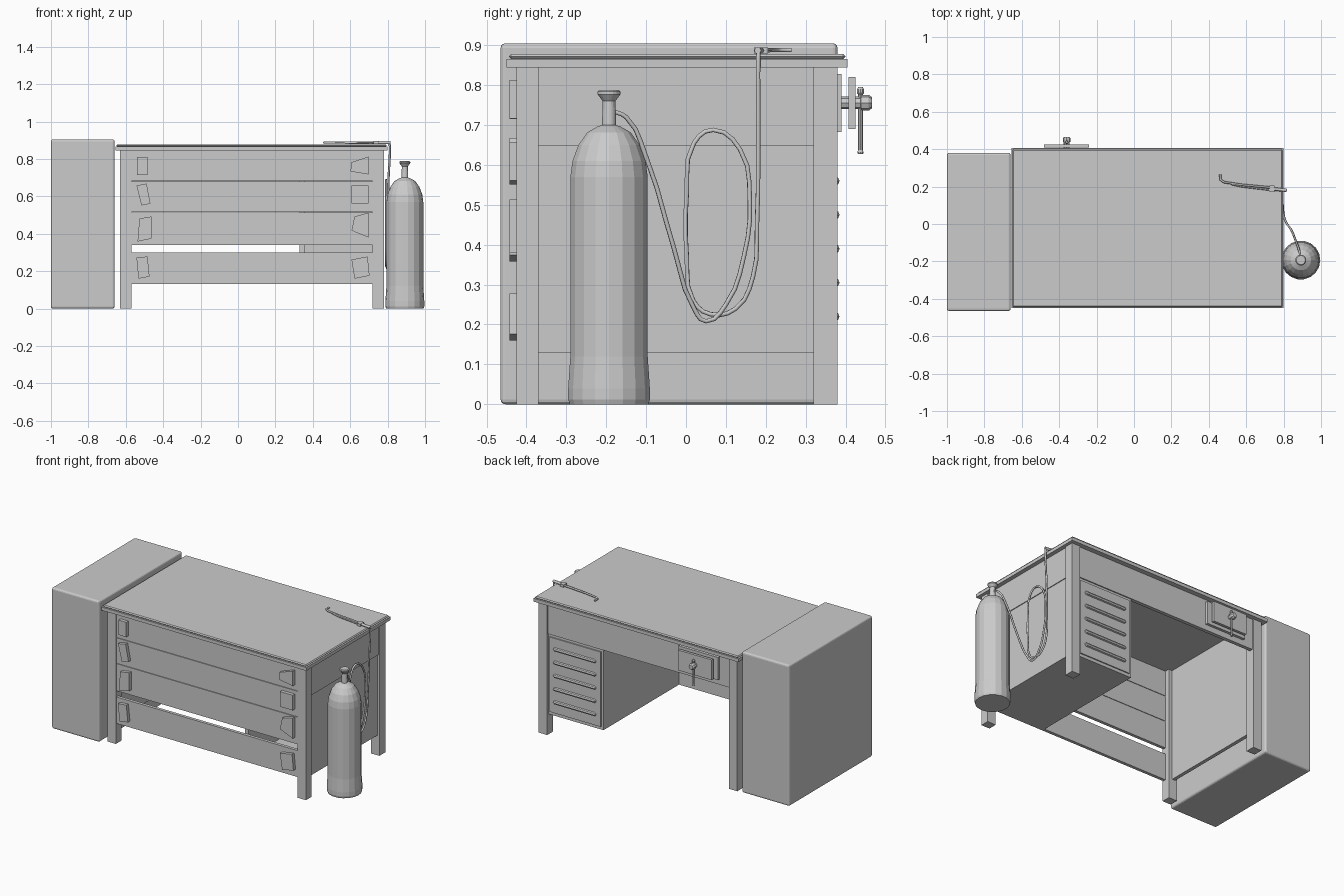
import bpy, bmesh, math
from mathutils import Vector


def finish(name, bm):
    bmesh.ops.recalc_face_normals(bm, faces=bm.faces)
    me = bpy.data.meshes.new(name)
    bm.to_mesh(me)
    bm.free()
    ob = bpy.data.objects.new(name, me)
    bpy.context.collection.objects.link(ob)
    return ob


def box(name, x, y, z, bevel=0, segments=2):
    """Box from (min, max) ranges on each axis."""
    bm = bmesh.new()
    bmesh.ops.create_cube(bm, size=1)
    for v in bm.verts:
        v.co = [r[0] + (c + 0.5) * (r[1] - r[0]) for r, c in zip((x, y, z), v.co)]
    ob = finish(name, bm)
    if bevel:
        m = ob.modifiers.new("bevel", 'BEVEL')
        m.width, m.segments = bevel, segments
    return ob


def plate(name, pts, y0, y1):
    """Extrude an (x, z) outline along y."""
    bm = bmesh.new()
    a = [bm.verts.new((x, y0, z)) for x, z in pts]
    b = [bm.verts.new((x, y1, z)) for x, z in pts]
    n = len(pts)
    bm.faces.new(a)
    bm.faces.new(b)
    for i in range(n):
        bm.faces.new((a[i], a[(i + 1) % n], b[(i + 1) % n], b[i]))
    return finish(name, bm)


def lathe(name, profile, centre, axis=(0, 0, 1), sides=16):
    """Revolve (radius, height) points and turn the result onto an axis."""
    bm = bmesh.new()
    q = Vector((0, 0, 1)).rotation_difference(Vector(axis))
    rings = []
    for r, h in profile:
        rings.append([bm.verts.new(Vector(centre) + q @ Vector((
            r * math.cos(math.tau * i / sides), r * math.sin(math.tau * i / sides), h)))
            for i in range(sides)])
    for a, b in zip(rings, rings[1:]):
        for i in range(sides):
            j = (i + 1) % sides
            bm.faces.new((a[i], a[j], b[j], b[i]))
    bm.faces.new(rings[0])
    bm.faces.new(rings[-1])
    return finish(name, bm)


def tube(name, pts, radius, smooth_path=True):
    cu = bpy.data.curves.new(name, 'CURVE')
    cu.dimensions = '3D'
    cu.bevel_depth, cu.bevel_resolution = radius, 1
    cu.use_fill_caps = True
    cu.resolution_u = 3
    sp = cu.splines.new('BEZIER')
    sp.bezier_points.add(len(pts) - 1)
    for p, co in zip(sp.bezier_points, pts):
        p.co = co
        p.handle_left_type = p.handle_right_type = 'AUTO' if smooth_path else 'VECTOR'
    ob = bpy.data.objects.new(name, cu)
    bpy.context.collection.objects.link(ob)
    return ob


def mirror_x(r):
    return tuple(sorted(0.15 - v for v in r))


# Side cabinet
box("side_cabinet", (-1.0, -0.66), (-0.465, 0.38), (0.0, 0.905), 0.012, 3)

# Table top in two layers
box("table_top_lower", (-0.655, 0.80), (-0.45, 0.405), (0.845, 0.866))
box("table_top_upper", (-0.65, 0.795), (-0.445, 0.40), (0.866, 0.878), 0.006, 1)

# Legs and side panels, mirrored about the bench centre
for side, f in (("right", lambda r: r), ("left", mirror_x)):
    box(side + "_front_leg", f((0.72, 0.78)), (-0.425, -0.37), (0, 0.845))
    box(side + "_back_leg", f((0.72, 0.78)), (0.32, 0.38), (0, 0.845))
    box(side + "_side_apron", f((0.745, 0.773)), (-0.37, 0.32), (0.647, 0.845))
    box(side + "_side_panel", f((0.745, 0.768)), (-0.37, 0.32), (0.13, 0.647))

# Back apron
box("back_apron", (-0.57, 0.72), (0.35, 0.373), (0.647, 0.845))

# Open-fronted pedestal under the right end
box("pedestal_inner_wall", (0.33, 0.355), (-0.40, 0.366), (0.13, 0.845))
box("pedestal_floor", (0.355, 0.745), (-0.40, 0.35), (0.13, 0.15))
box("pedestal_back", (0.355, 0.72), (0.345, 0.366), (0.13, 0.647))

# Vent panel with rounded slats on the pedestal back
box("vent_panel", (0.345, 0.71), (0.366, 0.373), (0.15, 0.63))
for i in range(5):
    lathe("vent_slat", [(0.006, 0), (0.012, 0.008), (0.012, 0.292), (0.006, 0.30)],
          (0.378, 0.373, 0.22 + i * 0.085), (1, 0, 0), 8)

# Drawer fronts with a wide gap above the lowest one
for z in ((0.683, 0.845), (0.517, 0.68), (0.34, 0.514), (0.13, 0.30)):
    box("drawer_front", (-0.57, 0.72), (-0.42, -0.40), z)

# Crooked four-cornered handles
handles = [
    [(-.54, .81), (-.485, .81), (-.485, .715), (-.54, .715)],
    [(-.543, .658), (-.489, .668), (-.468, .561), (-.516, .551)],
    [(-.527, .481), (-.463, .492), (-.463, .374), (-.537, .358)],
    [(-.543, .273), (-.484, .278), (-.473, .171), (-.532, .16)],
    [(.605, .781), (.698, .813), (.698, .717), (.602, .733)],
    [(.607, .658), (.698, .658), (.698, .561), (.607, .561)],
    [(.623, .492), (.698, .513), (.698, .38), (.607, .417)],
    [(.607, .262), (.693, .278), (.703, .176), (.623, .16)],
]
for pts in handles:
    plate("drawer_handle", pts, -0.442, -0.42)

# Vise on the back
box("vise_back_plate", (-0.50, -0.22), (0.373, 0.39), (0.683, 0.828))
box("vise_jaw", (-0.48, -0.24), (0.408, 0.425), (0.69, 0.82))
lathe("vise_screw", [(0.016, 0), (0.016, 0.055), (0.02, 0.056), (0.02, 0.075), (0.014, 0.083)],
      (-0.36, 0.383, 0.756), (0, 1, 0), 8)
lathe("vise_handle", [(0.007, 0), (0.008, 0.004), (0.006, 0.01), (0.006, 0.148), (0.009, 0.152),
                      (0.009, 0.162), (0.006, 0.167)], (-0.36, 0.4375, 0.628), sides=10)

# Gas bottle
bottle = lathe("gas_bottle", [
    (0.10, 0), (0.104, 0.012), (0.104, 0.04), (0.0985, 0.12), (0.0985, 0.57), (0.093, 0.61),
    (0.078, 0.65), (0.055, 0.682), (0.028, 0.697), (0.018, 0.70), (0.016, 0.76), (0.029, 0.777),
    (0.029, 0.784), (0.024, 0.788)], (0.892, -0.193, 0), sides=18)

# Hose: bottle neck, one hanging loop, then up over the table edge
tube("hose", [
    (.892, -.185, .735), (.885, -.15, .72), (.868, -.10, .62), (.84, -.03, .39), (.808, .02, .24),
    (.80, .05, .208), (.795, .10, .25), (.793, .145, .37), (.792, .16, .51), (.792, .135, .64),
    (.792, .068, .688), (.792, .02, .655), (.792, .002, .53), (.792, .002, .37), (.793, .018, .26),
    (.793, .06, .226), (.793, .125, .24), (.794, .168, .32), (.797, .178, .45), (.805, .181, .70),
    (.812, .181, .87), (.808, .182, .886)], 0.006)

# Torch lying on the table top
tube("torch_handle", [(.815, .18, .887), (.74, .188, .887)], 0.009, False)
tube("torch_pipe", [(.75, .18, .885), (.58, .20, .885), (.52, .213, .888)], 0.005, False)
tube("torch_nozzle", [(.75, .193, .887), (.57, .21, .888), (.48, .224, .888), (.462, .238, .888),
                      (.461, .265, .888)], 0.006, False)
box("torch_valve", (0.725, 0.75), (0.17, 0.205), (0.879, 0.895))
